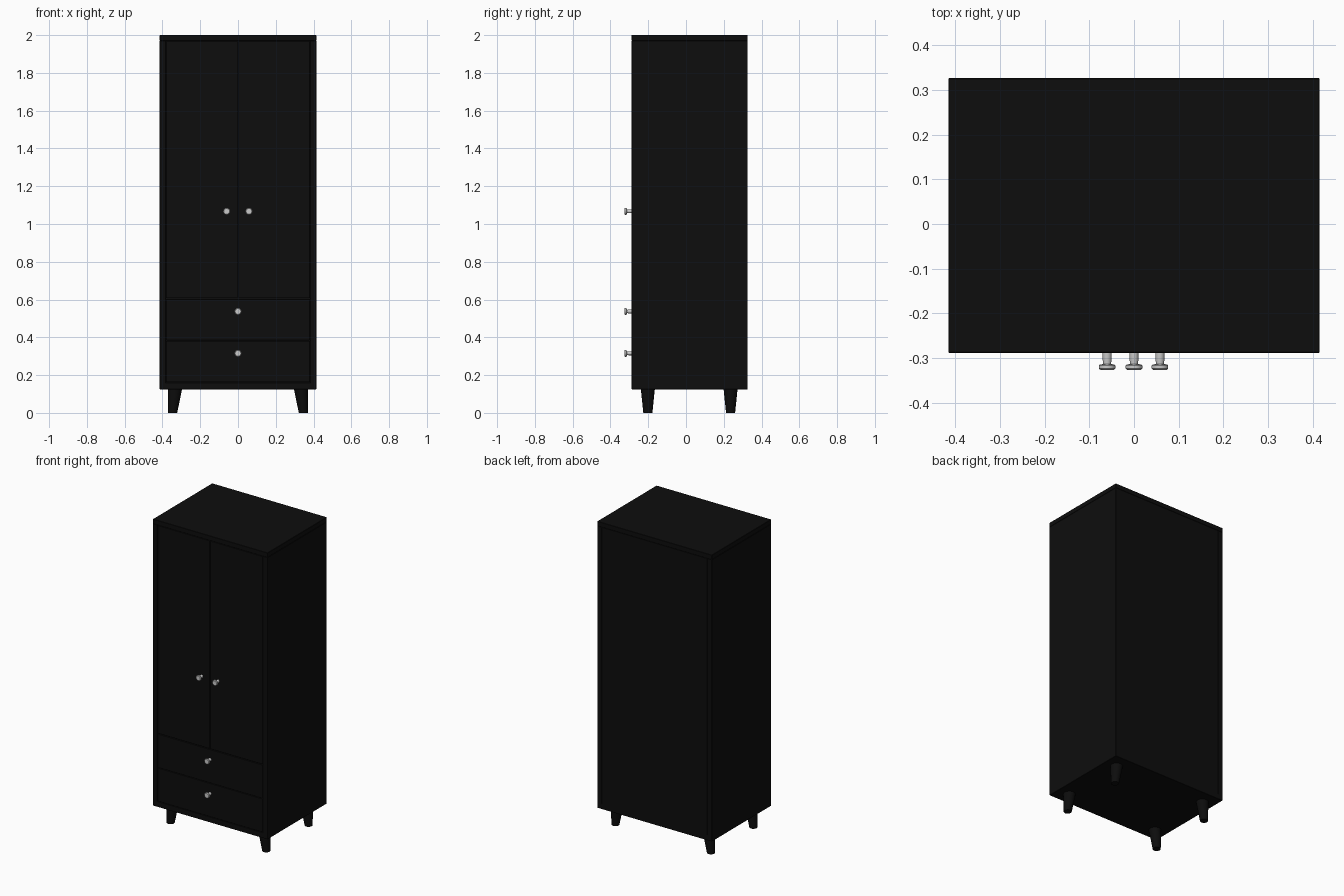
import bpy, bmesh
from mathutils import Vector

if "Cube" in bpy.data.objects:
    bpy.data.objects.remove(bpy.data.objects["Cube"])

W, Y0, Y1, Z0, Z1 = 0.415, -0.288, 0.326, 0.125, 2.0   # carcass limits
T = 0.033                                               # panel thickness

black = bpy.data.materials.new("black_paint")
black.diffuse_color = (0.004, 0.004, 0.004, 1)
black.use_nodes = True
black.node_tree.nodes["Principled BSDF"].inputs["Base Color"].default_value = black.diffuse_color


def finish(name, bm, mat=None, smooth=False):
    bmesh.ops.recalc_face_normals(bm, faces=bm.faces)
    me = bpy.data.meshes.new(name)
    bm.to_mesh(me)
    bm.free()
    ob = bpy.data.objects.new(name, me)
    bpy.context.collection.objects.link(ob)
    if mat:
        me.materials.append(mat)
    if smooth:
        bpy.ops.object.select_all(action='DESELECT')
        ob.select_set(True)
        bpy.context.view_layer.objects.active = ob
        bpy.ops.object.shade_smooth_by_angle()
    return ob


def panel(name, x0, x1, y0, y1, z0, z1, bevel=0.0015):
    bm = bmesh.new()
    bmesh.ops.create_cube(bm, size=1)
    for v in bm.verts:
        v.co = ((x0 + x1) / 2 + v.co.x * (x1 - x0),
                (y0 + y1) / 2 + v.co.y * (y1 - y0),
                (z0 + z1) / 2 + v.co.z * (z1 - z0))
    ob = finish(name, bm, black)
    mod = ob.modifiers.new("soft_edge", 'BEVEL')
    mod.width, mod.segments = bevel, 1
    return ob


def loft(name, rings, axes, n=24, mat=None):
    """Capped round solid through (centre, radius) rings."""
    from math import cos, sin, tau
    u, w = Vector(axes[0]), Vector(axes[1])
    bm = bmesh.new()
    loops = [[bm.verts.new(Vector(c) + r * (u * cos(tau * i / n) + w * sin(tau * i / n)))
              for i in range(n)] for c, r in rings]
    for a, b in zip(loops, loops[1:]):
        for i in range(n):
            j = (i + 1) % n
            bm.faces.new((a[i], a[j], b[j], b[i]))
    bm.faces.new(loops[0])
    bm.faces.new(loops[-1])
    return finish(name, bm, mat, smooth=True)


# Carcass
panel("top_panel", -W, W, Y0, Y1, Z1 - T + 0.003, Z1)
panel("bottom_panel", -W, W, Y0, Y1, Z0, Z0 + T + 0.003)
for side, s in (("left", -1), ("right", 1)):
    xa, xb = sorted((s * W, s * (W - T)))
    panel(side + "_side", xa, xb, Y0, Y1, Z0 + T, Z1 - T + 0.003)
panel("back_panel", -W + T, W - T, Y1 - 0.012, Y1, Z0 + T, Z1 - T + 0.003)

# Flush doors and drawer fronts with narrow gaps
G, IN, D = 0.0015, W - T - 0.002, 0.022
panel("left_door", -IN, -G, Y0, Y0 + D, 0.607, 1.968)
panel("right_door", G, IN, Y0, Y0 + D, 0.607, 1.968)
panel("upper_drawer_front", -IN, IN, Y0, Y0 + D, 0.384, 0.603)
panel("lower_drawer_front", -IN, IN, Y0, Y0 + D, 0.163, 0.381)

# Splayed tapered legs
for side, s in (("left", -1), ("right", 1)):
    for end, y in (("front", -0.202), ("back", 0.236)):
        loft(f"{end}_{side}_leg",
             [((s * 0.346, y, 0), 0.024), ((s * 0.333, y, Z0 + 0.001), 0.037)],
             ((1, 0, 0), (0, 1, 0)), mat=black)

# Round knobs: (distance in front of the face, radius)
PROFILE = [(-0.002, 0.010), (0.016, 0.010), (0.021, 0.009), (0.025, 0.009),
           (0.026, 0.016), (0.028, 0.0185), (0.035, 0.0185), (0.038, 0.015)]
for name, x, z in (("left_door_knob", -0.06, 1.067), ("right_door_knob", 0.058, 1.067),
                   ("upper_drawer_knob", 0, 0.537), ("lower_drawer_knob", 0, 0.315)):
    loft(name, [((x, Y0 - d, z), r) for d, r in PROFILE], ((1, 0, 0), (0, 0, 1)))
